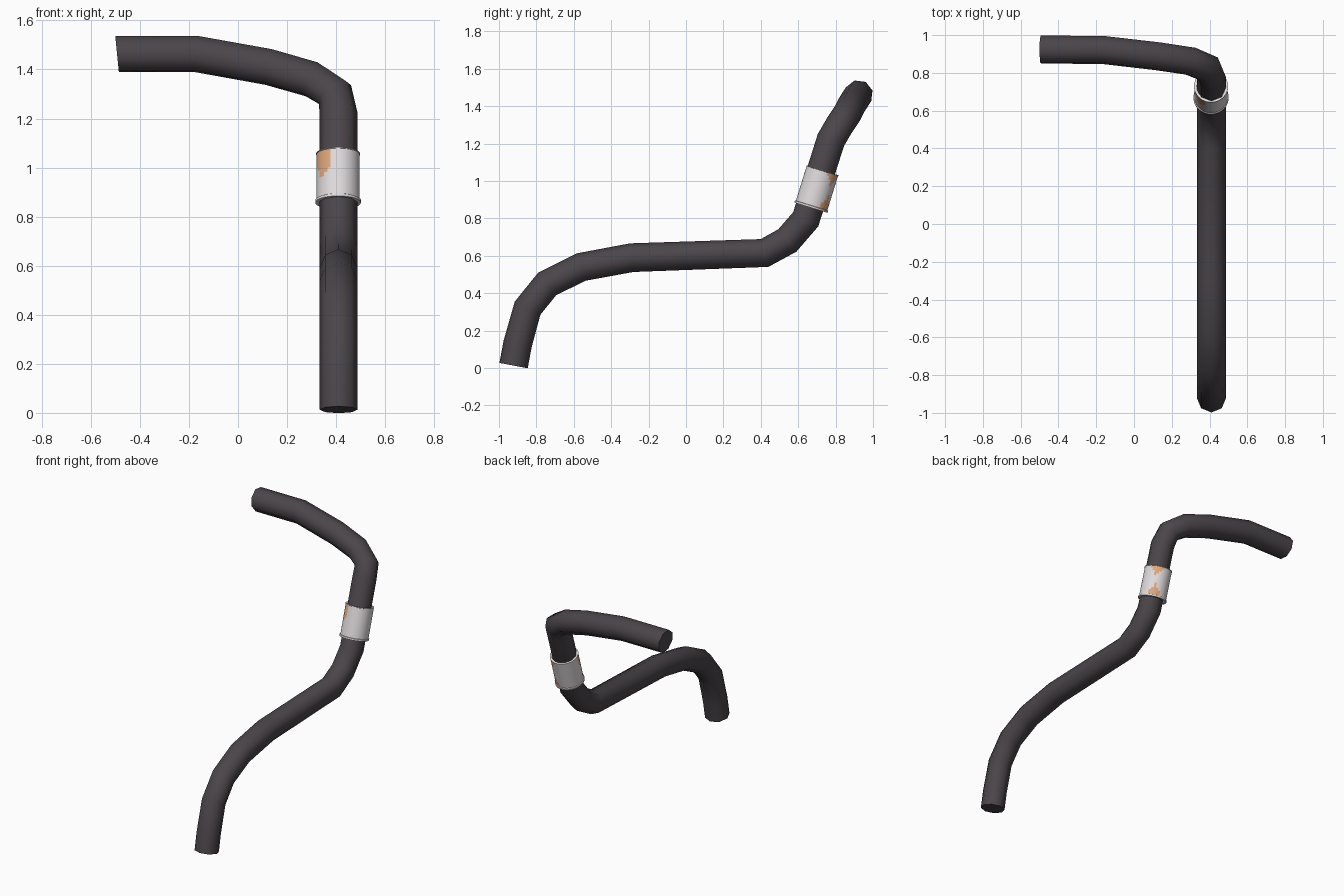
import bpy, bmesh, math
from mathutils import Vector

if "Cube" in bpy.data.objects:
    bpy.data.objects.remove(bpy.data.objects["Cube"])


def material(name, col):
    m = bpy.data.materials.new(name)
    m.diffuse_color = (*col, 1)
    m.use_nodes = True
    m.node_tree.nodes["Principled BSDF"].inputs["Base Color"].default_value = m.diffuse_color
    return m


rubber = material("dark_rubber", (0.070, 0.060, 0.068))
white = material("off_white", (0.75, 0.71, 0.72))
orange = material("pale_orange", (0.75, 0.39, 0.20))


def finish(name, bm, mats, angle):
    bmesh.ops.recalc_face_normals(bm, faces=bm.faces)
    me = bpy.data.meshes.new(name)
    bm.to_mesh(me)
    bm.free()
    for m in mats:
        me.materials.append(m)
    ob = bpy.data.objects.new(name, me)
    bpy.context.collection.objects.link(ob)
    bpy.ops.object.select_all(action='DESELECT')
    ob.select_set(True)
    bpy.context.view_layer.objects.active = ob
    bpy.ops.object.shade_smooth_by_angle(angle=math.radians(angle))
    return ob


def ring(bm, c, u, v, r, n):
    return [bm.verts.new(c + r * (math.sin(2 * math.pi * i / n) * u
                                  + math.cos(2 * math.pi * i / n) * v)) for i in range(n)]


def bridge(bm, a, b):
    n = len(a)
    return [bm.faces.new((a[i], a[(i + 1) % n], b[(i + 1) % n], b[i])) for i in range(n)]


# hose: octagonal section swept along its centre line
path = [Vector(p) for p in [
    (0.41, -0.922, 0.013), (0.41, -0.90, 0.13), (0.41, -0.847, 0.32), (0.41, -0.742, 0.45),
    (0.41, -0.56, 0.54), (0.41, -0.29, 0.59), (0.41, 0.42, 0.615), (0.41, 0.542, 0.682),
    (0.41, 0.64, 0.795), (0.41, 0.775, 1.22), (0.395, 0.822, 1.30), (0.30, 0.862, 1.36),
    (0.125, 0.888, 1.41), (-0.17, 0.922, 1.463), (-0.493, 0.923, 1.463)]]
bm = bmesh.new()
u, rings = Vector((1, 0, 0)), []
prev_t = None
for i, p in enumerate(path):
    d_in = (p - path[max(i - 1, 0)]).normalized()
    d_out = (path[min(i + 1, len(path) - 1)] - p).normalized()
    t = (d_in + d_out).normalized()
    if i == len(path) - 1:
        t = Vector((-1, 0, -0.1)).normalized()
    if prev_t:
        u = prev_t.rotation_difference(t) @ u
    prev_t = t
    rings.append(ring(bm, p, u, t.cross(u), 0.077, 8))
for a, b in zip(rings, rings[1:]):
    bridge(bm, a, b)
bm.faces.new(rings[0])
bm.faces.new(rings[-1])
finish("hose", bm, [rubber], 50)

# clamp sleeve: revolved around the hose, lips at both ends
base, top = Vector((0.408, 0.668, 0.857)), Vector((0.408, 0.730, 1.057))
axis = (top - base).normalized()
side = Vector((1, 0, 0))
front = side.cross(axis)          # angle 0 looks to the front
N, ROWS = 36, 12
profile = [(0.0, 0.076), (0.0, 0.093), (0.05, 0.093), (0.06, 0.088)]
profile += [(0.06 + 0.92 * k / ROWS, 0.088) for k in range(1, ROWS + 1)]
profile += [(0.985, 0.090), (1.0, 0.090), (1.0, 0.076)]


# painted patches: centre angle and half width as a function of height
def painted(a, t):
    if abs(a + 48) < 30 * (t - 0.40) / 0.3 and 0.40 < t < 0.95 and abs(a + 48) < 32:
        return True
    if t > 0.70 and abs(a - 138) < 28 * (t - 0.65) / 0.3:
        return True
    return t < 0.42 and abs(a - 145) < 32 * (0.45 - t) / 0.4


bm = bmesh.new()
f_dir = front if front.y < 0 else -front
rings = [ring(bm, base.lerp(top, t), side, f_dir, r, N) for t, r in profile]
for k, (a, b) in enumerate(zip(rings, rings[1:])):
    t = (profile[k][0] + profile[k + 1][0]) / 2
    for i, f in enumerate(bridge(bm, a, b)):
        ang = (i + 0.5) * 360 / N
        if ang > 180:
            ang -= 360
        f.material_index = int(painted(ang, t) and 2 < k < len(profile) - 3)
finish("clamp_sleeve", bm, [white, orange], 35)
